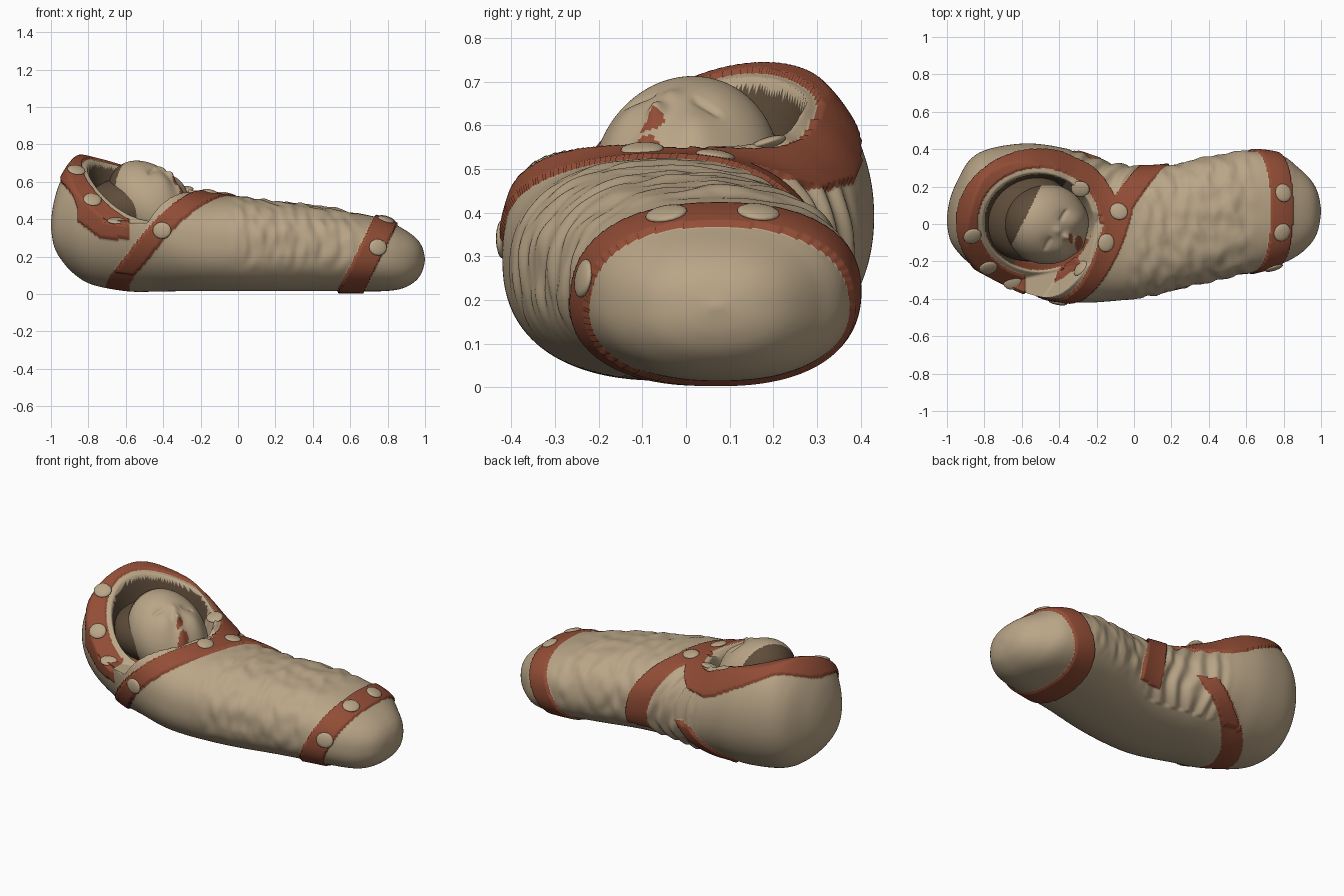
import bpy, bmesh, math
from mathutils import Vector, noise
from mathutils.bvhtree import BVHTree

if "Cube" in bpy.data.objects:
    bpy.data.objects.remove(bpy.data.objects["Cube"])


def material(name, rgb):
    m = bpy.data.materials.new(name)
    m.diffuse_color = (*rgb, 1)
    m.use_nodes = True
    m.node_tree.nodes["Principled BSDF"].inputs["Base Color"].default_value = m.diffuse_color
    return m


CLOTH = material("beige cloth", (0.49, 0.38, 0.245))
RED = material("rust red", (0.29, 0.075, 0.037))
BROWN = material("dark brown", (0.11, 0.072, 0.042))
MATS = [CLOTH, RED, BROWN]


def finish(bm, name, rule=None):
    bmesh.ops.recalc_face_normals(bm, faces=bm.faces)
    for f in bm.faces:
        f.smooth = True
        if rule:
            f.material_index = rule(f.calc_center_median())
    me = bpy.data.meshes.new(name)
    bm.to_mesh(me)
    bm.free()
    for m in MATS:
        me.materials.append(m)
    ob = bpy.data.objects.new(name, me)
    bpy.context.collection.objects.link(ob)
    return ob


def ball(loc, size, normal=(0, 0, 1), seg=20):
    bm = bmesh.new()
    bmesh.ops.create_uvsphere(bm, u_segments=seg, v_segments=seg // 2 + 2, radius=1)
    q = Vector(normal).to_track_quat('Z', 'Y')
    for v in bm.verts:
        v.co = q @ Vector((v.co[i] * size[i] for i in range(3))) + Vector(loc)
    return bm


# wrapped bundle sections: x, near y, far y, bottom z, top z
ROWS = [(-1, 0, .04, .35, .39), (-.985, -.08, .13, .26, .49), (-.95, -.14, .22, .19, .6),
        (-.88, -.21, .34, .11, .71), (-.78, -.27, .40, .05, .785), (-.6, -.36, .43, .015, .78),
        (-.45, -.40, .42, .012, .71), (-.3, -.42, .385, .015, .6), (-.15, -.415, .335, .015, .535),
        (.03, -.395, .305, .015, .52), (.2, -.36, .315, .015, .495), (.4, -.31, .36, .015, .475),
        (.6, -.265, .39, .015, .44), (.78, -.215, .37, .015, .40), (.88, -.165, .30, .03, .35),
        (.95, -.10, .23, .07, .3), (.985, -.03, .16, .12, .25), (1, .06, .08, .18, .19)]


def spline(a, b, c, d, t):
    return [q + .5 * t * (r - p + t * (2 * p - 5 * q + 4 * r - s + t * (3 * (q - r) + s - p)))
            for p, q, r, s in zip(a, b, c, d)]


def smooth(t):
    t = min(1, max(0, t))
    return t * t * (3 - 2 * t)


def rim(x, y):
    # height of the hood opening
    return max(.38, .47 - .25 * x + .5 * y - 1.1 * y * y) + 1.5 * max(0, x + .2 - .72 * y)


def opening(x, y):
    return math.hypot((x + .51) / .295, (y - .01) / .262)


def strap(p):
    x, y, z = p
    foot = abs(x - .795 + .5 * (.4 - z)) < .072
    chest = (abs(x + .614 - .347 * y - .98 * z + .25 * max(0, .2 - z)) < .078
             and (y < .07 or z < .27))
    far = y >= .07 and z > .13 and abs(x + .08 - .6 * (y - .07) - .2 * (.5 - z)) < .07
    hood = (1.1 < opening(x, y) < 1.48 and -.03 < rim(x, y) - z < .13 and z > .29
            and x < -.15 + .5 * y and not (x > -.58 and y < 0))
    return foot or chest or far or hood


def body_colour(p):
    x, y, z = p
    if opening(x, y) < .98 and z > .125 and x < -.2 + .72 * y + .05:
        if y < -.08 and x > -.64:
            return 1
        return 2 if -.9 * (x + .5) + .45 * y > -.02 else 0
    return 1 if strap(p) else 0


# body and hood
N = 230
bm = bmesh.new()
rings = []
for i in range(len(ROWS) - 1):
    a, b = ROWS[max(i - 1, 0)], ROWS[i]
    c, d = ROWS[i + 1], ROWS[min(i + 2, len(ROWS) - 1)]
    steps = max(6, round((c[0] - b[0]) / .0065))
    for k in range(steps + (i == len(ROWS) - 2)):
        x, y0, y1, z0, z1 = spline(a, b, c, d, k / steps)
        e = 2 / (2.1 + .25 * smooth((x + .5) / .3))
        ring = []
        for j in range(N):
            t = 2 * math.pi * j / N
            t += .45 * math.cos(t)  # finer towards the top
            co, si = math.cos(t), math.sin(t)
            y = (y0 + y1) / 2 + (y1 - y0) / 2 * math.copysign(abs(co) ** e, co)
            z = (z0 + z1) / 2 + (z1 - z0) / 2 * math.copysign(abs(si) ** e, si)
            if x < 0 and si > 0:
                top = rim(x, y)
                deep = .24 * smooth((1.02 - opening(x, y)) / .22) if z > min(top, .4) else 0
                z = min(z, top) - deep
            ring.append(bm.verts.new((x, y, z)))
        rings.append(ring)
for r0, r1 in zip(rings, rings[1:]):
    for j in range(N):
        bm.faces.new((r0[j], r0[(j + 1) % N], r1[(j + 1) % N], r1[j]))
bm.faces.new(rings[0])
bm.faces.new(rings[-1])
bmesh.ops.recalc_face_normals(bm, faces=bm.faces)
bm.normal_update()
for f in bm.faces:
    f.material_index = body_colour(f.calc_center_median())

# raised straps, wrinkles and neck folds
moves = []
for v in bm.verts:
    x, y, z = v.co
    d = 0
    if all(f.material_index == 1 for f in v.link_faces) and opening(x, y) > 1:
        d = .012
    elif z > .08:
        mask = smooth((x + .08) / .15) * smooth((.7 - x) / .15) * smooth((z - .08) / .15)
        d = mask * .011 * noise.noise(Vector((x * 17 + 7 * y, y * 9 - 8 * x, z * 10)))
        fold = smooth((x + .4) / .15) * smooth((.15 - x) / .12) * smooth((y - .12) / .1)
        d += fold * .008 * math.sin(60 * (x - .6 * y + .3 * z) + 3 * noise.noise(v.co * 6))
    moves.append(v.normal * d)
for v, m in zip(bm.verts, moves):
    v.co += m
tree = BVHTree.FromBMesh(bm)
finish(bm, "swaddle_wrap")

# studs on the straps
STUDS = [(-.08, .07, .55), (-.15, -.1, .54), (-.25, -.26, .48), (-.4, -.38, .34),
         (.81, .17, .43), (.80, -.05, .42), (.75, -.24, .25),
         (-.87, -.05, .64), (-.28, .18, .58), (-.78, -.23, .50), (-.65, -.31, .38)]
for i, s in enumerate(STUDS):
    loc, nor, _, _ = tree.find_nearest(Vector(s))
    finish(ball(loc, (.05, .045, .013), nor, 16), f"stud_{i + 1}")

# dark hair filling the back of the hood
finish(ball((-.565, .035, .46), (.255, .235, .17), seg=48), "hair", lambda c: 2)

# head with sculpted face: x, y, radius, height of each soft bump
BUMPS = [(-.365, -.065, .02, .03), (-.405, -.035, .024, .012), (-.315, -.095, .028, .016),
         (-.275, -.13, .04, .022), (-.40, -.14, .055, .016), (-.30, .03, .055, .02),
         (-.46, -.10, .035, -.008), (-.375, .045, .035, -.008)]
for ex, ey in ((-.46, -.105), (-.375, .045)):
    BUMPS += [(ex + .5 * s, ey + .86 * s, .01, -.007) for s in (-.028, -.014, 0, .014, .028)]
LOOK = Vector((.4, -.25, .85))
bm = ball((-.47, .0, .49), (.225, .215, .22), seg=150)
for v in bm.verts:
    x, y, z = v.co
    v.co.z += -.33 * (x + .5) + .08 * y
    if z > .45:
        v.co += LOOK * sum(h * math.exp(-((x - bx) ** 2 + (y - by) ** 2) / (r * r))
                           for bx, by, r, h in BUMPS)


def face_colour(c):
    if -.9 * (c.x + .5) + .45 * c.y > .088:
        return 2
    mouth = math.hypot((c.x + .295) / .021, (c.y + .102) / .04) < 1
    nostril = math.hypot((c.x + .338) / .012, (c.y + .078) / .028) < 1
    return 1 if c.z > .48 and (mouth or nostril) else 0


finish(bm, "head", face_colour)
